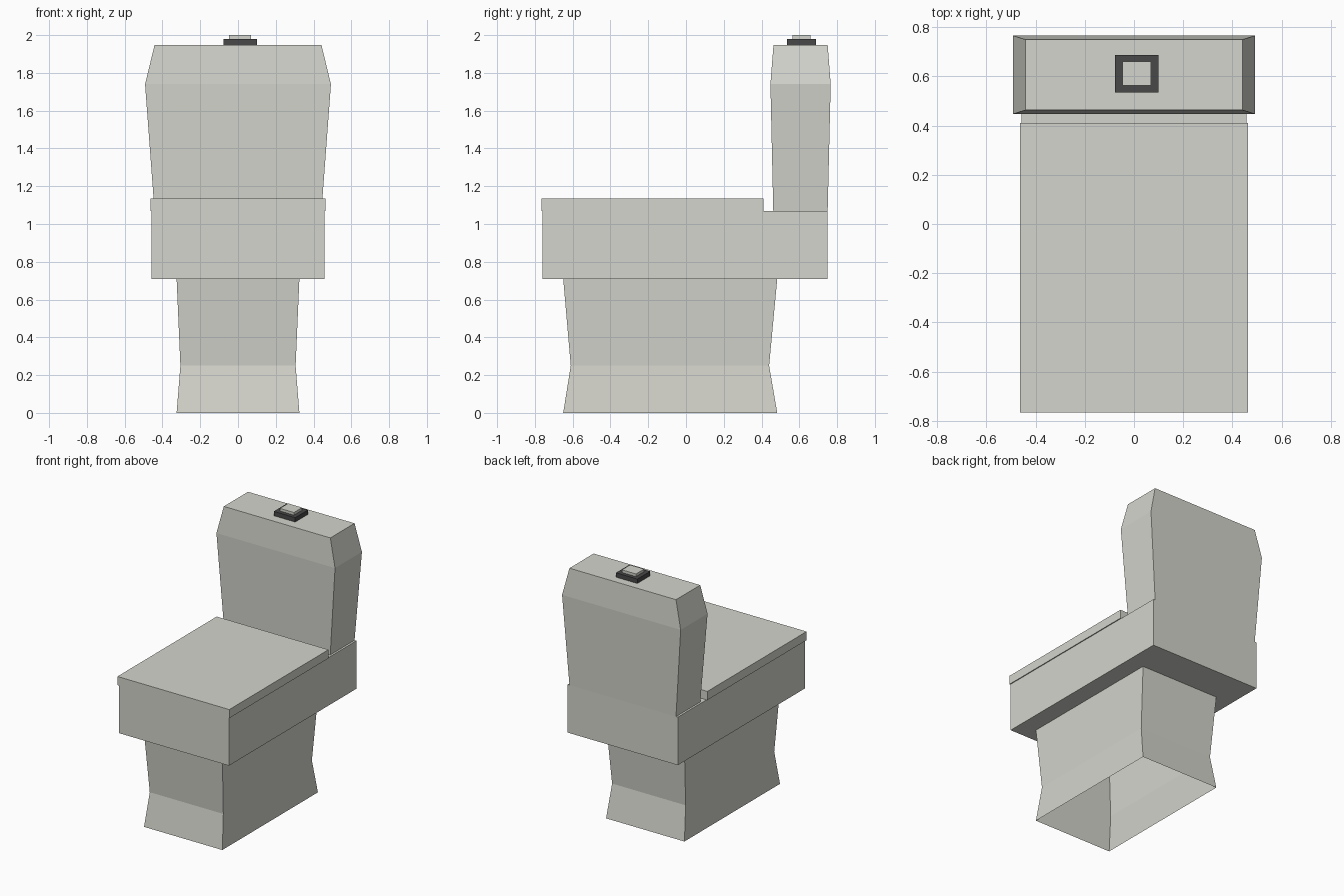
import bpy, bmesh

if "Cube" in bpy.data.objects:
    bpy.data.objects.remove(bpy.data.objects["Cube"])


def material(name, rgb):
    m = bpy.data.materials.new(name)
    m.diffuse_color = (*rgb, 1)
    m.use_nodes = True
    m.node_tree.nodes["Principled BSDF"].inputs["Base Color"].default_value = m.diffuse_color
    return m


ceramic = material("warm white ceramic", (0.66, 0.66, 0.61))
dark = material("dark grey trim", (0.065, 0.065, 0.065))


def loft(name, rings, mat, bottom=True):
    """Stack rectangular rings (x0, x1, y0, y1, z) and skin them."""
    bm = bmesh.new()
    loops = [[bm.verts.new(p) for p in
              ((x0, y0, z), (x1, y0, z), (x1, y1, z), (x0, y1, z))]
             for x0, x1, y0, y1, z in rings]
    for lo, hi in zip(loops, loops[1:]):
        for i in range(4):
            j = (i + 1) % 4
            bm.faces.new((lo[i], lo[j], hi[j], hi[i]))
    bm.faces.new(loops[-1])
    if bottom:
        bm.faces.new(loops[0][::-1])
    me = bpy.data.meshes.new(name)
    bm.to_mesh(me)
    bm.free()
    me.materials.append(mat)
    ob = bpy.data.objects.new(name, me)
    bpy.context.collection.objects.link(ob)
    return ob


# Waisted pedestal, open underneath
loft("pedestal", [(-0.325, 0.325, -0.65, 0.483, 0),
                  (-0.305, 0.305, -0.61, 0.44, 0.25),
                  (-0.325, 0.325, -0.65, 0.483, 0.71)], ceramic, bottom=False)

# Bowl block
loft("bowl", [(-0.457, 0.457, -0.76, 0.75, 0.71),
              (-0.457, 0.457, -0.76, 0.75, 1.07)], ceramic)

# Closed lid
loft("lid", [(-0.464, 0.464, -0.766, 0.41, 1.07),
             (-0.464, 0.464, -0.766, 0.41, 1.135)], ceramic)

# Cistern, flaring upward with chamfered top
loft("cistern", [(-0.442, 0.442, 0.462, 0.75, 1.07),
                 (-0.492, 0.492, 0.447, 0.766, 1.74),
                 (-0.442, 0.442, 0.463, 0.75, 1.947)], ceramic)

# Flush button and its surround
loft("button_surround", [(-0.077, 0.1, 0.535, 0.687, 1.947),
                         (-0.077, 0.1, 0.535, 0.687, 1.98)], dark)
loft("flush_button", [(-0.047, 0.07, 0.563, 0.66, 1.98),
                      (-0.047, 0.07, 0.563, 0.66, 2.0)], ceramic)
